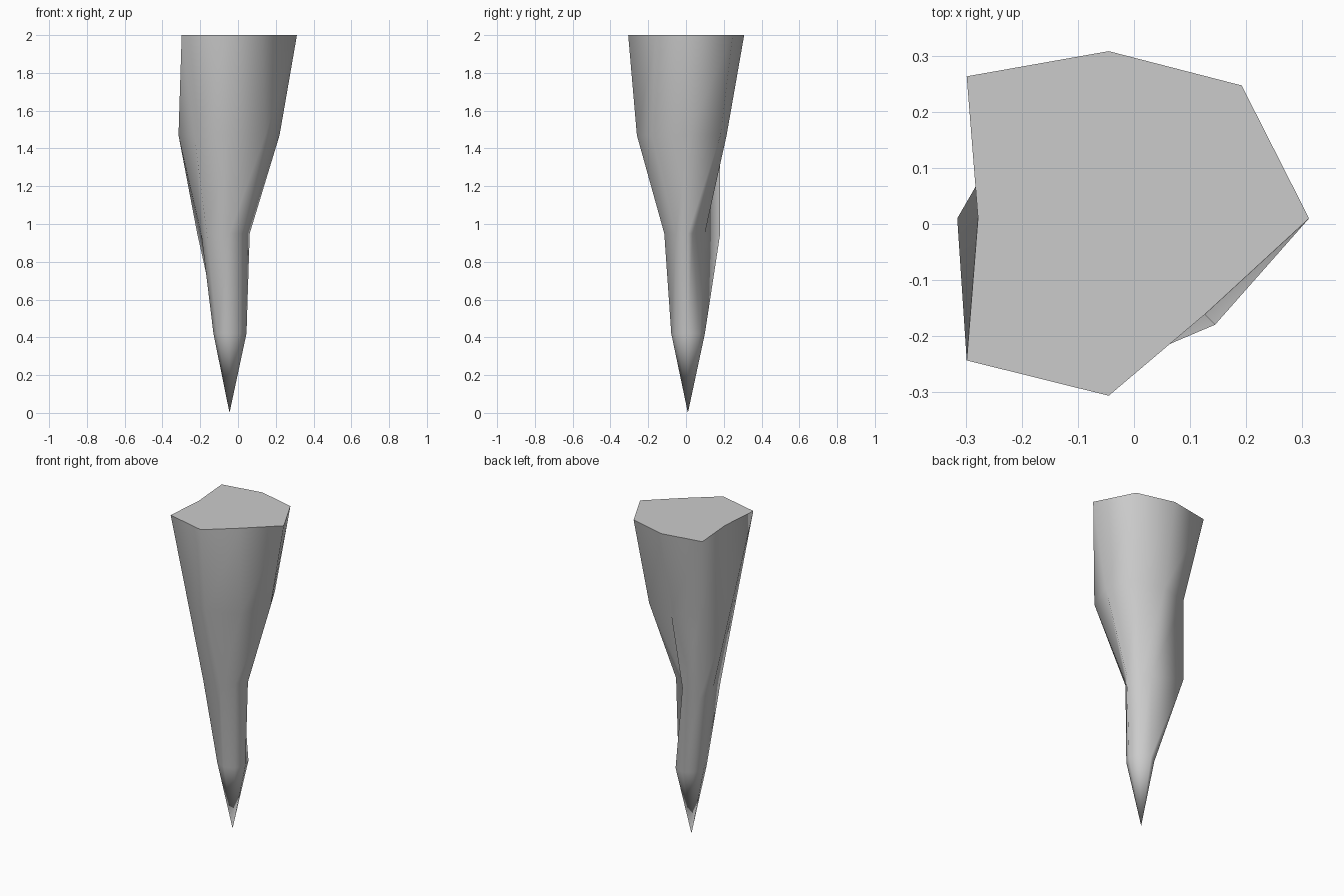
import bpy, bmesh
from math import cos, sin, pi

if "Cube" in bpy.data.objects:
    bpy.data.objects.remove(bpy.data.objects["Cube"])

# Rough spike: eight-sided rings around a vertical axis, height -> radii (from +x, counter-clockwise)
AXIS = (-0.045, 0.01)
RINGS = [
    (0.42, (.090, .092, .090, .075, .085, .088, .088, .085)),
    (0.95, (.107, .035, .090, .242, .150, .170, .125, .090)),
    (1.47, (.265, .245, .205, .242, .270, .263, .270, .268)),
    (2.00, (.357, .335, .298, .358, .233, .358, .316, .242)),
]

bm = bmesh.new()
tip = bm.verts.new((AXIS[0], AXIS[1], 0))


def add_ring(z, radii):
    n = len(radii)
    return [bm.verts.new((AXIS[0] + r * cos(2 * pi * i / n),
                          AXIS[1] + r * sin(2 * pi * i / n), z))
            for i, r in enumerate(radii)]


rings = [add_ring(z, radii) for z, radii in RINGS]
n = len(rings[0])

# Pointed end and smooth sides
for i in range(n):
    j = (i + 1) % n
    bm.faces.new((tip, rings[0][j], rings[0][i]))
    for low, high in zip(rings, rings[1:]):
        bm.faces.new((low[i], low[j], high[j], high[i]))
for f in bm.faces:
    f.smooth = True

# Flat cap with a crisp rim
cap = bm.faces.new(rings[-1])
for e in cap.edges:
    e.smooth = False
bmesh.ops.recalc_face_normals(bm, faces=bm.faces)

mesh = bpy.data.meshes.new("stone_spike")
bm.to_mesh(mesh)
bm.free()
spike = bpy.data.objects.new("stone_spike", mesh)
bpy.context.collection.objects.link(spike)
